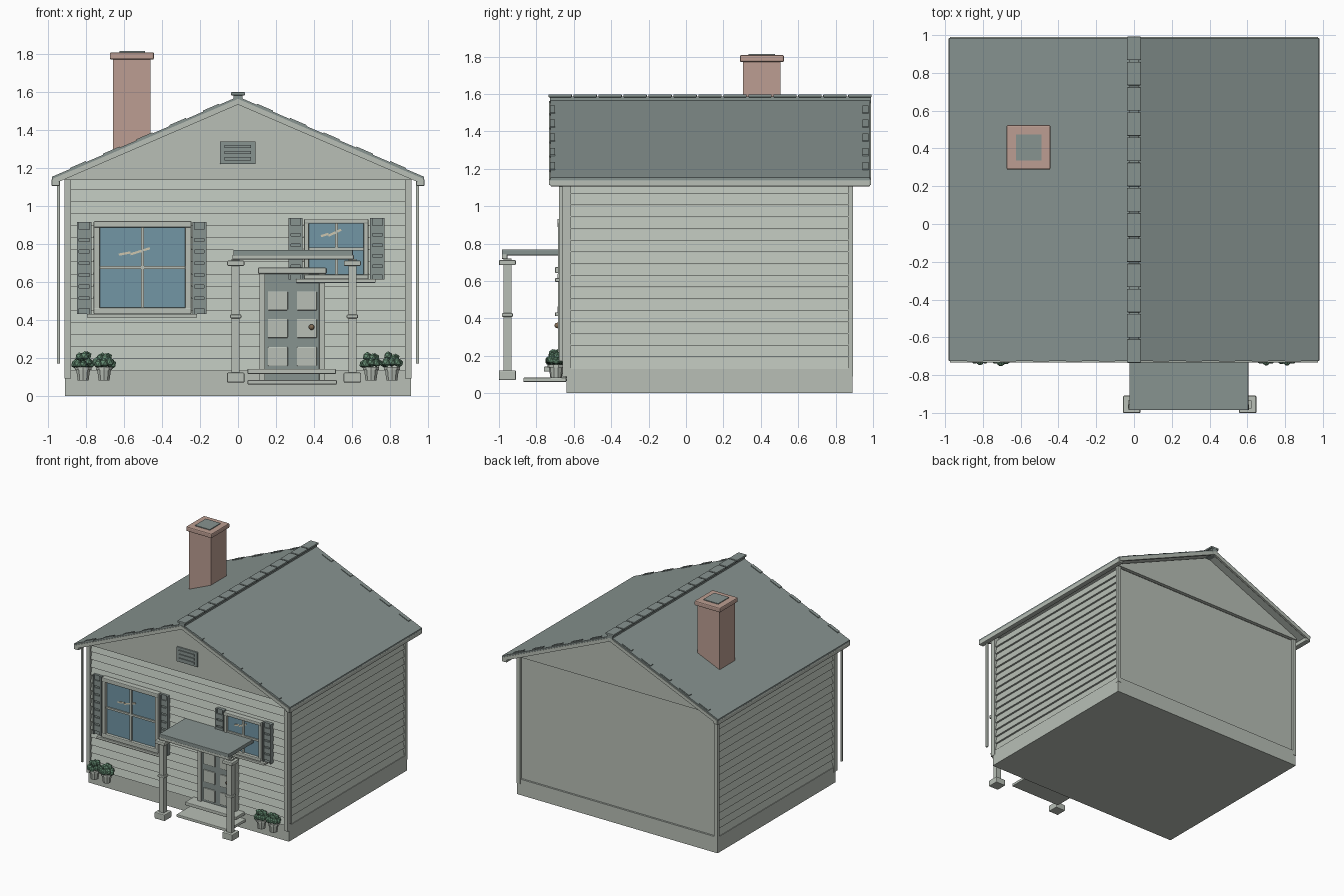
import bpy, bmesh, math, random
from mathutils import Matrix, Vector

if "Cube" in bpy.data.objects:
    bpy.data.objects.remove(bpy.data.objects["Cube"])

random.seed(4)


def srgb(r, g, b):
    return [((c / 255 + 0.055) / 1.055) ** 2.4 for c in (r, g, b)] + [1]


def material(name, *rgb):
    m = bpy.data.materials.new(name)
    m.diffuse_color = srgb(*rgb)
    m.use_nodes = True
    m.node_tree.nodes["Principled BSDF"].inputs["Base Color"].default_value = m.diffuse_color
    return m


WALL = material("pale grey wall", 184, 191, 182)
SLATE = material("slate grey", 135, 147, 144)
BRICK = material("dusty brick", 188, 158, 146)
GLASS = material("window blue", 114, 150, 165)
LEAF = material("leaf green", 102, 142, 116)
GLINT = material("cream glint", 205, 198, 175)
BRASS = material("brass", 130, 108, 85)


def finish(name, bm, mat):
    bmesh.ops.recalc_face_normals(bm, faces=bm.faces)
    me = bpy.data.meshes.new(name)
    bm.to_mesh(me)
    bm.free()
    me.materials.append(mat)
    ob = bpy.data.objects.new(name, me)
    bpy.context.collection.objects.link(ob)
    return ob


def boxes(name, mat, items, bevel=0):
    """Boxes given as (x0, x1, y0, y1, z0, z1), joined in one object."""
    bm = bmesh.new()
    for x0, x1, y0, y1, z0, z1 in items:
        m = Matrix.Translation(((x0 + x1) / 2, (y0 + y1) / 2, (z0 + z1) / 2))
        bmesh.ops.create_cube(bm, size=1, matrix=m @ Matrix.Diagonal((x1 - x0, y1 - y0, z1 - z0, 1)))
    ob = finish(name, bm, mat)
    if bevel:
        b = ob.modifiers.new("soft edge", 'BEVEL')
        b.width = bevel
        b.segments = 2
    return ob


def prisms(name, mat, items, axis='y'):
    """Profiles (u, z) extruded from a to b along an axis."""
    bm = bmesh.new()
    for pts, a, b in items:
        rings = [[bm.verts.new((u, t, z) if axis == 'y' else (t, u, z)) for u, z in pts] for t in (a, b)]
        bm.faces.new(rings[0])
        bm.faces.new(rings[1])
        for i in range(len(pts)):
            j = (i + 1) % len(pts)
            bm.faces.new((rings[0][i], rings[0][j], rings[1][j], rings[1][i]))
    return finish(name, bm, mat)


def roof_z(x):
    return 1.575 - 0.431 * abs(x)


def slope_band(x0, x1, top, bottom):
    return [(x0, roof_z(x0) + top), (x1, roof_z(x1) + top), (x1, roof_z(x1) + bottom), (x0, roof_z(x0) + bottom)]


# Foundation and wall core
boxes("foundation", WALL, [(-.91, .91, -.64, .89, 0, .13)])
boxes("wall_core", WALL, [(-.89, .89, -.632, .875, .12, 1.13)])


# Clapboard siding as sawtooth profiles
def siding(base, out, z0, z1, n):
    pts, h = [(base, z0)], (z1 - z0) / n
    for i in range(n):
        pts += [(base + out, z0 + i * h), (base + out * .2, z0 + (i + 1) * h)]
    return pts + [(base, z1)]


prisms("front_siding", WALL, [(siding(-.63, -.022, .13, 1.15, 16), -.885, .885)], 'x')
prisms("side_siding", WALL, [(siding(s * .885, s * .02, .13, 1.13, 16), -.62, .87) for s in (-1, 1)])

# Corner boards
boxes("corner_boards", WALL, [(min(s * .88, s * .912), max(s * .88, s * .912), y0, y1, .09, 1.14)
                              for s in (-1, 1) for y0, y1 in ((-.66, -.615), (.865, .893))])

# Gable ends
gable = [(-.91, 1.135), (.91, 1.135), (.91, roof_z(.91) - .035), (0, roof_z(0) - .035), (-.91, roof_z(.91) - .035)]
prisms("gable_walls", WALL, [(gable, -.65, -.62), (gable, .87, .9)])

# Roof slopes, soffits and rake boards
prisms("roof", SLATE, [(slope_band(0, s * .98, 0, -.018), -.725, .985) for s in (-1, 1)])
prisms("soffit", WALL, [(slope_band(0, s * .965, -.018, -.03), -.70, .96) for s in (-1, 1)])
prisms("rake_boards", WALL, [(slope_band(0, s * .975, -.012, -.042), a, b)
                             for s in (-1, 1) for a, b in ((-.732, -.712), (.972, .99))])

# Raised shingle tabs along the roof ends
prisms("shingle_tabs", SLATE, [(slope_band(s * (.1 + .175 * k), s * (.185 + .175 * k), .006, -.01), a, b)
                               for s in (-1, 1) for k in range(5) for a, b in ((-.728, -.70), (.945, .975))])

# Ridge beam and overlapping ridge caps
boxes("ridge_beam", SLATE, [(-.025, .025, -.728, .99, 1.53, 1.585)])
boxes("ridge_caps", SLATE, [(-.037, .037, -.735 + .1335 * i, -.61 + .1335 * i, 1.582, 1.598) for i in range(13)], .004)

# Gutters and downpipes
for s, side in ((-1, "left"), (1, "right")):
    boxes(side + "_gutter", WALL, [(s * .96 - .022, s * .96 + .022, -.725, .985, 1.105, 1.14)], .006)
    boxes(side + "_downpipe", WALL, [(s * .945 - .008, s * .945 + .008, -.68, -.66, .17, 1.12)], .004)

# Chimney
boxes("chimney_stack", BRICK, [(-.658, -.46, .305, .505, 1.2, 1.775)])
boxes("chimney_cap", BRICK, [(-.675, -.442, .288, .524, 1.77, 1.808)], .008)
boxes("chimney_flue", SLATE, [(-.625, -.49, .335, .475, 1.79, 1.814)])

# Gable vent with slats
boxes("gable_vent", SLATE, [(-.095, .093, -.662, -.64, 1.22, 1.34)], .004)
boxes("vent_slats", SLATE, [(-.07, .068, -.67, -.65, z, z + .016) for z in (1.24, 1.272, 1.304)])


def bar(p, q, w, y0, y1):
    """Thin slanted strip in the front plane."""
    d = Vector((q[0] - p[0], q[1] - p[1])).normalized() * w / 2
    return [(p[0] + d.y, p[1] - d.x), (q[0] + d.y, q[1] - d.x), (q[0] - d.y, q[1] + d.x), (p[0] - d.y, p[1] + d.x)], y0, y1


# Windows with frames, sills and louvred shutters
def window(name, x0, x1, z0, z1, shutters, t):
    xm, zm = (x0 + x1) / 2, (z0 + z1) / 2
    boxes(name + "_glass", GLASS, [(x0, x1, -.664, -.64, z0, z1)])
    boxes(name + "_frame", WALL, [
        (x0 - t, x0 + .004, -.685, -.64, z0 - t, z1 + t), (x1 - .004, x1 + t, -.685, -.64, z0 - t, z1 + t),
        (x0 - t, x1 + t, -.688, -.64, z1 - .004, z1 + t), (x0 - t, x1 + t, -.688, -.64, z0 - t, z0 + .004)], .006)
    boxes(name + "_muntins", WALL, [(xm - .008, xm + .008, -.675, -.65, z0, z1),
                                    (x0, x1, -.674, -.65, zm - .008, zm + .008)])
    boxes(name + "_sill", WALL, [(x0 - .065, x1 + .06, -.70, -.64, z0 - t - .018, z0 - t + .002)], .004)
    w = (x1 - x0) * .3
    prisms(name + "_glint", GLINT, [bar((x0 + w * .75, zm + .068), (x0 + w * 1.2, zm + .08), .012, -.668, -.66),
                                    bar((x0 + w * 1.2, zm + .07), (x0 + w * 1.95, zm + .102), .012, -.668, -.66)])
    parts = []
    for a, b in shutters:
        parts += [(a, b, -.665, -.64, z0 - t, z1 + .025),
                  (a, a + .012, -.678, -.66, z0 - t, z1 + .025), (b - .012, b, -.678, -.66, z0 - t, z1 + .025)]
        n = round((z1 - z0) / .06)
        h = (z1 - z0) / n
        parts += [(a + .01, b - .01, -.674, -.66, z0 + i * h, z0 + (i + .75) * h) for i in range(n)]
    boxes(name + "_shutters", SLATE, parts)


window("large_window", -.73, -.275, .46, .89, ((-.848, -.77), (-.24, -.167)), .03)
window("small_window", .37, .665, .635, .91, ((.267, .34), (.695, .772)), .022)

# Door with raised panels, casing and knob
boxes("door", SLATE, [(.14, .43, -.668, -.63, .08, .645)])
boxes("door_panels", WALL, [(x, x + .105, -.677, -.66, z, z + .1) for x in (.157, .31) for z in (.157, .305, .45)], .004)
boxes("door_casing", WALL, [(.112, .143, -.685, -.64, .08, .65), (.427, .458, -.685, -.64, .08, .65)], .004)
boxes("door_head", WALL, [(.105, .465, -.70, -.64, .642, .675)], .006)
bm = bmesh.new()
bmesh.ops.create_uvsphere(bm, u_segments=12, v_segments=8, radius=.015, matrix=Matrix.Translation((.387, -.688, .362)))
finish("door_knob", bm, BRASS)

# Steps
boxes("upper_step", WALL, [(.05, .515, -.76, -.64, .115, .142)], .005)
boxes("lower_step", WALL, [(.05, .52, -.87, -.64, .06, .083)], .005)

# Porch canopy and posts
boxes("canopy", SLATE, [(-.025, .605, -.985, -.64, .737, .768)], .004)
boxes("canopy_beam", WALL, [(-.03, .61, -.985, -.955, .718, .742)], .004)
for px, side in ((-.012, "left"), (.602, "right")):
    def block(r, z0, z1):
        return (px - r, px + r, -.955 - r, -.955 + r, z0, z1)
    boxes(side + "_porch_post", WALL, [block(.021, .1, .72)])
    boxes(side + "_post_trim", WALL, [block(.046, .07, .122), block(.03, .408, .428), block(.045, .684, .712)], .006)

# Potted shrubs
for i, px in enumerate((-.815, -.705, .70, .81)):
    bm = bmesh.new()
    bmesh.ops.create_cone(bm, cap_ends=True, segments=10, radius1=.03, radius2=.04, depth=.07,
                          matrix=Matrix.Translation((px, -.695, .115)))
    bmesh.ops.create_cone(bm, cap_ends=True, segments=10, radius1=.045, radius2=.045, depth=.016,
                          matrix=Matrix.Translation((px, -.695, .145)))
    finish("pot_%d" % (i + 1), bm, WALL)
    bm = bmesh.new()
    for k in range(12):
        a = k * math.tau / 8 if k < 8 else k * math.tau / 4 + .4
        r, z = (.04, .172) if k < 8 else (.022, .205)
        bmesh.ops.create_icosphere(bm, subdivisions=1, radius=random.uniform(.02, .027), matrix=Matrix.Translation(
            (px + r * math.cos(a), -.695 + r * .85 * math.sin(a), z + random.uniform(-.008, .008))))
    finish("shrub_%d" % (i + 1), bm, LEAF)
